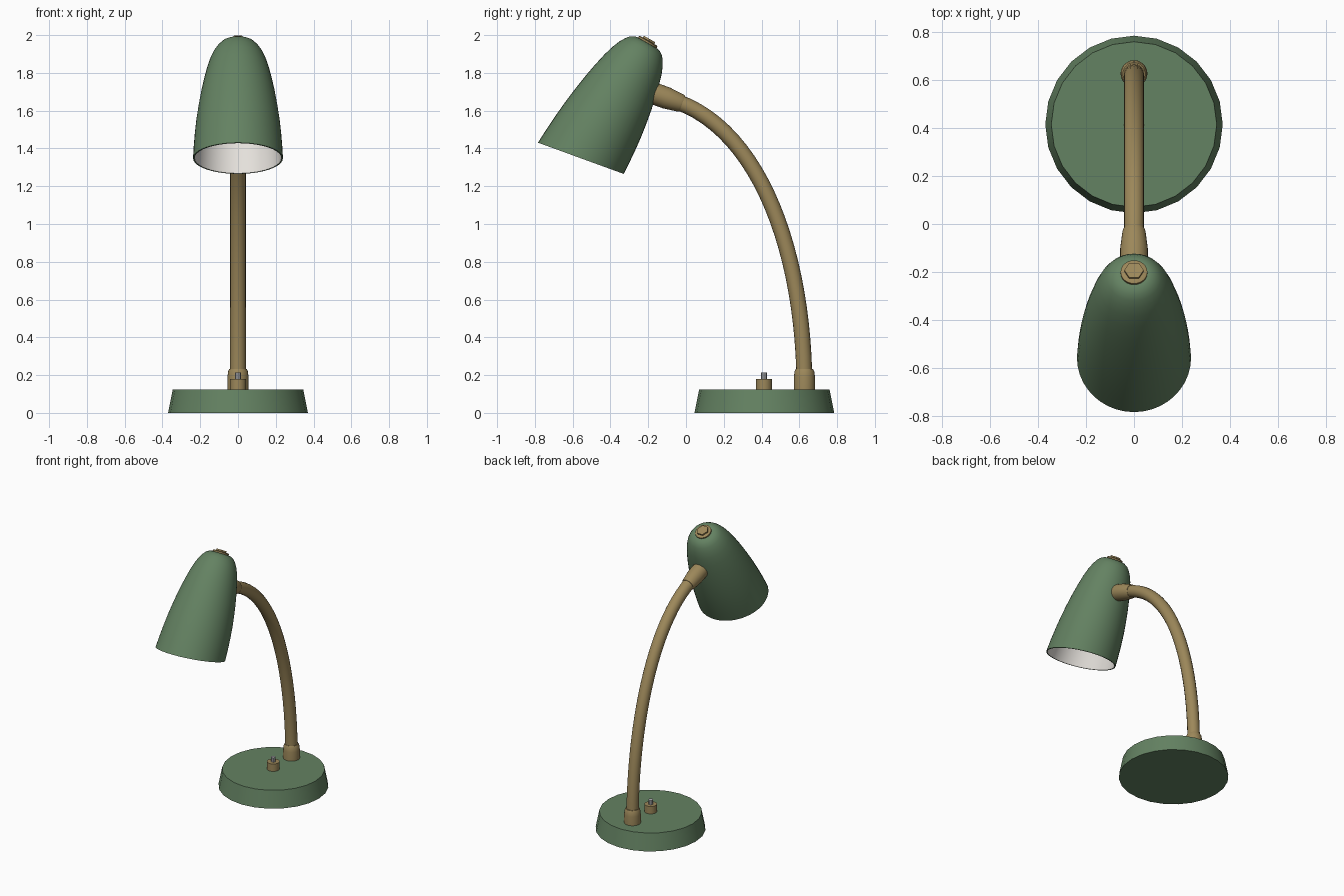
import bpy, bmesh, math
from mathutils import Vector

if "Cube" in bpy.data.objects:
    bpy.data.objects.remove(bpy.data.objects["Cube"])

def material(name, rgb):
    m = bpy.data.materials.new(name)
    m.diffuse_color = (*rgb, 1)
    m.use_nodes = True
    m.node_tree.nodes["Principled BSDF"].inputs["Base Color"].default_value = m.diffuse_color
    return m

GREEN = material("green_enamel", (0.127, 0.223, 0.122))
BRASS = material("aged_brass", (0.335, 0.245, 0.102))
WHITE = material("white_lining", (0.78, 0.75, 0.71))
STEEL = material("steel", (0.45, 0.45, 0.46))
X = Vector((1, 0, 0))

def loft(name, rings, mats, mat_rule=None, angle=35):
    """Skin a list of equal point rings and cap both ends."""
    bm = bmesh.new()
    vs = [[bm.verts.new(p) for p in r] for r in rings]
    n = len(vs[0])
    for i in range(len(vs) - 1):
        for j in range(n):
            k = (j + 1) % n
            f = bm.faces.new((vs[i][j], vs[i][k], vs[i + 1][k], vs[i + 1][j]))
            f.material_index = mat_rule(i) if mat_rule else 0
    bm.faces.new(vs[0])
    cap = bm.faces.new(vs[-1])
    cap.material_index = mat_rule(len(vs)) if mat_rule else 0
    bmesh.ops.recalc_face_normals(bm, faces=bm.faces)
    me = bpy.data.meshes.new(name)
    bm.to_mesh(me)
    bm.free()
    for m in mats:
        me.materials.append(m)
    me.shade_smooth()
    me.set_sharp_from_angle(angle=math.radians(angle))
    ob = bpy.data.objects.new(name, me)
    bpy.context.collection.objects.link(ob)
    return me

def ring(c, u, r, n, slant=0.0):
    """Circle about axis u (in the yz plane); slant shears it along u."""
    v = Vector((0, u.z, -u.y))
    out = []
    for j in range(n):
        a = 2 * math.pi * j / n
        out.append(c + X * (r * math.sin(a)) + v * (r * math.cos(a))
                   + u * (slant * r * math.cos(a)))
    return out

def turned(name, origin, axis, profile, n, mat):
    o, u = Vector(origin), Vector(axis).normalized()
    loft(name, [ring(o + u * s, u, r, n) for s, r in profile], [mat])

UP = (0, 0, 1)

# Base disc
turned("base", (0, 0.415, 0), UP, [(0, 0.37), (0.125, 0.345)], 24, GREEN)

# Foot collar of the arm
turned("arm_foot_collar", (0, 0.627, 0.12), UP,
       [(0, 0.056), (0.07, 0.056), (0.1, 0.052), (0.112, 0.046)], 24, BRASS)

# Switch
turned("switch_collar", (0, 0.413, 0.12), UP, [(0, 0.043), (0.06, 0.043)], 16, BRASS)
turned("switch_toggle", (0, 0.413, 0.17), UP, [(0, 0.016), (0.043, 0.016)], 8, STEEL)

# Curved arm, swept along a cubic path
P = [Vector(p) for p in ((0, 0.627, 0.13), (0, 0.627, 0.83), (0, 0.40, 1.49), (0, -0.05, 1.648))]
rings = []
for i in range(25):
    t = i / 24
    q = 1 - t
    c = P[0] * q**3 + P[1] * 3 * q * q * t + P[2] * 3 * q * t * t + P[3] * t**3
    d = (P[1] - P[0]) * q * q + (P[2] - P[1]) * 2 * q * t + (P[3] - P[2]) * t * t
    rings.append(ring(c, d.normalized(), 0.042, 16))
loft("arm", rings, [BRASS])

# Collar joining arm and shade
turned("shade_collar", (0, -0.02, 1.637), (0, -0.94, 0.34),
       [(0, 0.044), (0.01, 0.048), (0.09, 0.058), (0.17, 0.058)], 24, BRASS)

# Shade: tilted bell with a slanted mouth, white inside
C = Vector((0, -0.557, 1.348))
U = Vector((0, 0.5, 0.866)).normalized()
outer = [(0, 0.238), (0.08, 0.234), (0.16, 0.228), (0.24, 0.22), (0.32, 0.209), (0.4, 0.196),
         (0.47, 0.182), (0.54, 0.166), (0.6, 0.148), (0.64, 0.131), (0.67, 0.113),
         (0.69, 0.096), (0.703, 0.073), (0.705, 0.06)]
inner = [(max(0, s - 0.012) if s else 0, r - 0.008) for s, r in outer]
SL = math.tan(math.radians(10))
profile = outer[::-1] + inner
loft("shade", [ring(C + U * s, U, r, 40, SL * max(0, 1 - s / 0.5)) for s, r in profile],
     [GREEN, WHITE], lambda i: int(i >= len(outer)))

# Washer and hexagon nut on top of the shade
turned("top_washer", C + U * 0.70, U, [(0, 0.056), (0.014, 0.056), (0.018, 0.05)], 24, BRASS)
V = C + U * 0.715
hexagon = [ring(V + U * s, U, 0.04, 12)[::1] for s in (0, 0.014)]
hexagon = [[r[j] for j in (1, 3, 5, 7, 9, 11)] for r in hexagon]
hexagon = [[V + U * s + X * (0.04 * math.cos(k * math.pi / 3))
            + Vector((0, U.z, -U.y)) * (0.04 * math.sin(k * math.pi / 3)) for k in range(6)]
           for s in (0, 0.014)]
loft("top_nut", hexagon, [BRASS])
